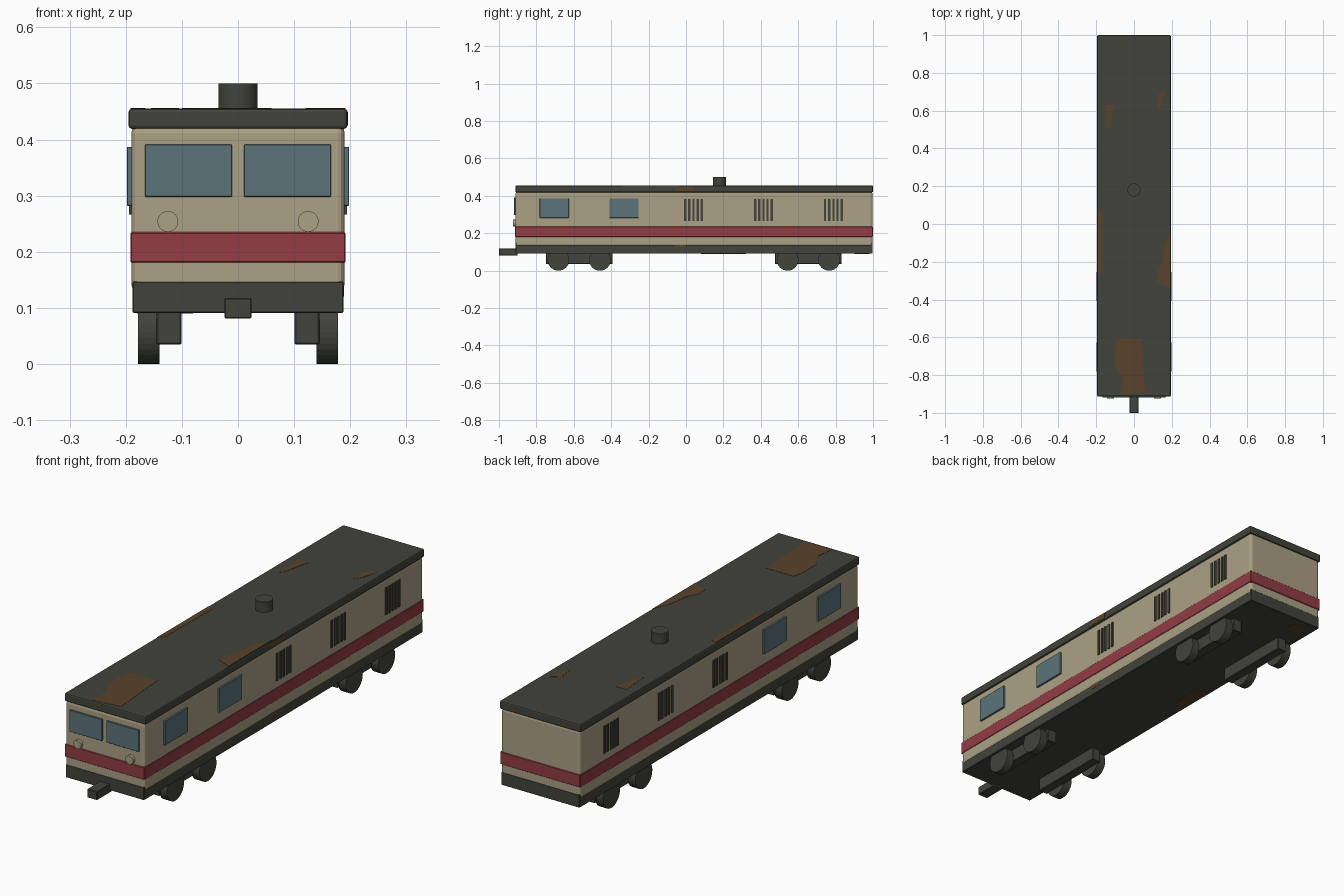
import bpy
import bmesh
import math

old = bpy.data.objects.get("Cube")
if old:
    bpy.data.objects.remove(old)


def material(name, rgb):
    linear = [(c / 255 / 12.92) if c < 11 else ((c / 255 + 0.055) / 1.055) ** 2.4 for c in rgb]
    mat = bpy.data.materials.new(name)
    mat.use_nodes = True
    mat.diffuse_color = (*linear, 1)
    mat.node_tree.nodes["Principled BSDF"].inputs["Base Color"].default_value = (*linear, 1)
    return mat


CREAM = material("cream_paint", (172, 161, 133))
RED = material("red_paint", (147, 60, 68))
DARK = material("dark_metal", (67, 67, 60))
GLASS = material("blue_glass", (91, 116, 122))
RUST = material("rust", (90, 67, 43))


def finish(name, bm, mat, bevel=0, segments=2):
    bmesh.ops.recalc_face_normals(bm, faces=bm.faces)
    mesh = bpy.data.meshes.new(name)
    bm.to_mesh(mesh)
    bm.free()
    mesh.materials.append(mat)
    obj = bpy.data.objects.new(name, mesh)
    bpy.context.collection.objects.link(obj)
    if bevel:
        mod = obj.modifiers.new("Bevel", "BEVEL")
        mod.width = bevel
        mod.segments = segments
    return obj


def box(name, xs, ys, zs, mat, bevel=0, segments=2):
    bm = bmesh.new()
    bmesh.ops.create_cube(bm, size=1)
    for v in bm.verts:
        for axis, (low, high) in enumerate((xs, ys, zs)):
            v.co[axis] = low if v.co[axis] < 0 else high
    return finish(name, bm, mat, bevel, segments)


def cylinder(name, centre, radius, depth, mat, axis="Z", bevel=0):
    bm = bmesh.new()
    bmesh.ops.create_cone(bm, cap_ends=True, segments=32, radius1=radius, radius2=radius, depth=depth)
    obj = finish(name, bm, mat, bevel, 1)
    obj.location = centre
    if axis == "X":
        obj.rotation_euler.y = math.pi / 2
    elif axis == "Y":
        obj.rotation_euler.x = math.pi / 2
    return obj


def rust_plate(name, outline, z, thick=0.002):
    bm = bmesh.new()
    face = bm.faces.new([bm.verts.new((x, y, z)) for x, y in outline])
    new = bmesh.ops.extrude_face_region(bm, geom=[face])["geom"]
    bmesh.ops.translate(bm, vec=(0, 0, thick),
                        verts=[g for g in new if isinstance(g, bmesh.types.BMVert)])
    return finish(name, bm, RUST)


def side_span(side, inner, outer):
    return sorted((side * inner, side * outer))


# Main shell
box("body", (-0.19, 0.19), (-0.911, 0.997), (0.13, 0.424), CREAM, 0.012, 3)
box("chassis", (-0.188, 0.188), (-0.912, 0.998), (0.091, 0.147), DARK, 0.002, 1)
box("red_stripe", (-0.192, 0.192), (-0.914, 1.0), (0.181, 0.235), RED, 0.002, 1)
box("roof", (-0.195, 0.195), (-0.912, 1.0), (0.419, 0.455), DARK, 0.006)
cylinder("exhaust_stack", (0, 0.18, 0.47), 0.035, 0.06, DARK)
box("coupler", (-0.024, 0.024), (-1.0, -0.9), (0.081, 0.118), DARK, 0.002, 1)

for side, label in ((-1, "right"), (1, "left")):
    # Front glass and headlights
    box(f"windscreen_{label}", side_span(side, 0.011, 0.166), (-0.919, -0.905),
        (0.298, 0.391), GLASS, 0.001, 1)
    cylinder(f"headlight_{label}", (side * 0.125, -0.915, 0.254), 0.0185, 0.018, CREAM, "Y")

    # Cab side windows
    for i, y in enumerate((-0.704, -0.331)):
        box(f"side_window_{label}_{i + 1}", side_span(side, 0.18, 0.198),
            (y - 0.078, y + 0.078), (0.282, 0.387), GLASS, 0.001, 1)

    # Ventilation slats in three groups
    for i, middle in enumerate((0.04, 0.414, 0.788)):
        for j in range(5):
            y = middle + (j - 2) * 0.0222
            box(f"vent_slat_{label}_{i + 1}_{j + 1}", side_span(side, 0.18, 0.194),
                (y - 0.006, y + 0.006), (0.266, 0.384), DARK)

    # Bogie side frames, each with two wheels
    for end, middle in (("front", -0.571), ("rear", 0.654)):
        box(f"{end}_bogie_frame_{label}", side_span(side, 0.101, 0.145),
            (middle - 0.177, middle + 0.177), (0.035, 0.1), DARK, 0.002, 1)
        for i, shift in enumerate((-0.111, 0.111)):
            cylinder(f"{end}_wheel_{label}_{i + 1}", (side * 0.159, middle + shift, 0.058),
                     0.058, 0.038, DARK, "X")

# Rust patches on the roof, its edge and the chassis
rust_plate("roof_rust_front", [(-0.09, -0.61), (0.04, -0.61), (0.06, -0.89), (-0.07, -0.905),
                               (-0.06, -0.82), (-0.1, -0.75), (-0.1, -0.67)], 0.454)
rust_plate("roof_rust_left", [(0.192, -0.04), (0.16, -0.12), (0.145, -0.22), (0.12, -0.26),
                              (0.125, -0.31), (0.192, -0.34)], 0.454)
rust_plate("roof_rust_right", [(-0.192, 0.07), (-0.165, 0.06), (-0.17, -0.25), (-0.192, -0.28)], 0.454)
rust_plate("roof_rust_rear_right", [(-0.155, 0.63), (-0.105, 0.63), (-0.13, 0.51), (-0.145, 0.49)], 0.454)
rust_plate("roof_rust_rear_left", [(0.13, 0.61), (0.12, 0.68), (0.17, 0.71), (0.15, 0.64)], 0.454)
rust_plate("chassis_rust_middle", [(-0.18, 0.08), (-0.13, 0.12), (-0.12, 0.24), (-0.18, 0.32)], 0.09)
rust_plate("chassis_rust_rear", [(-0.15, 0.9), (-0.08, 0.91), (-0.08, 0.96), (-0.14, 0.98)], 0.09)
box("roof_edge_rust", (0.19, 0.196), (-0.06, 0.04), (0.425, 0.45), RUST)
box("chassis_edge_rust", (0.184, 0.189), (-0.06, 0.0), (0.12, 0.145), RUST)
